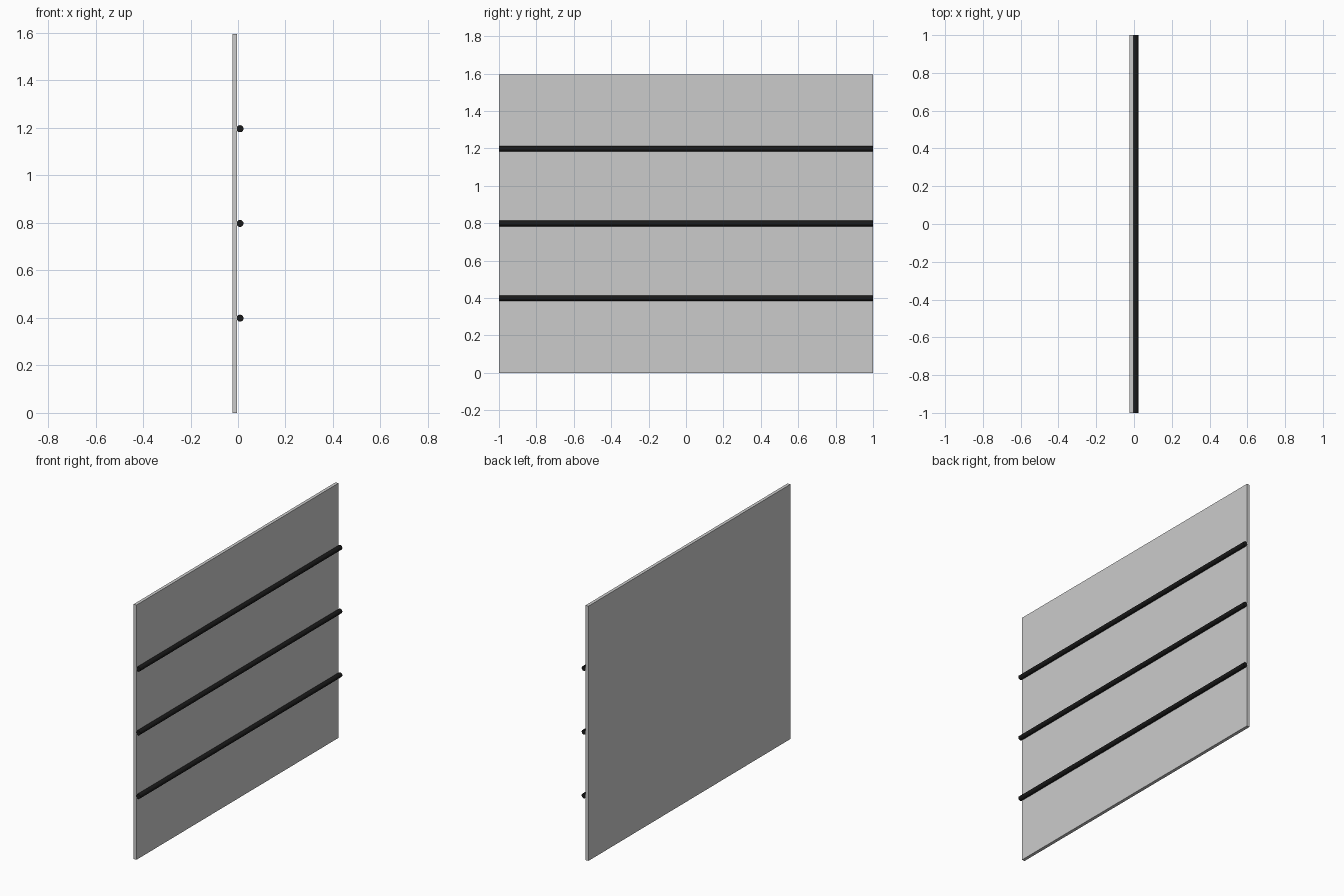
import bpy
from math import pi

if "Cube" in bpy.data.objects:
    bpy.data.objects.remove(bpy.data.objects["Cube"])

H = 1.596

black = bpy.data.materials.new("black")
black.diffuse_color = (0.01, 0.01, 0.01, 1)
black.use_nodes = True
black.node_tree.nodes["Principled BSDF"].inputs["Base Color"].default_value = black.diffuse_color

# Thin flat panel
bpy.ops.mesh.primitive_cube_add(size=1, location=(-0.0135, 0, H / 2))
panel = bpy.context.object
panel.name = "panel"
panel.scale = (0.02, 2, H)
bpy.ops.object.transform_apply(location=False, rotation=False, scale=True)

# Three horizontal rods, partly sunk into the panel face
for i in range(1, 4):
    bpy.ops.mesh.primitive_cylinder_add(
        vertices=12, radius=0.015, depth=2,
        location=(0.0085, 0, H * i / 4), rotation=(pi / 2, 0, 0))
    rod = bpy.context.object
    rod.name = f"rod_{i}"
    rod.data.materials.append(black)
    bpy.ops.object.shade_smooth_by_angle()
